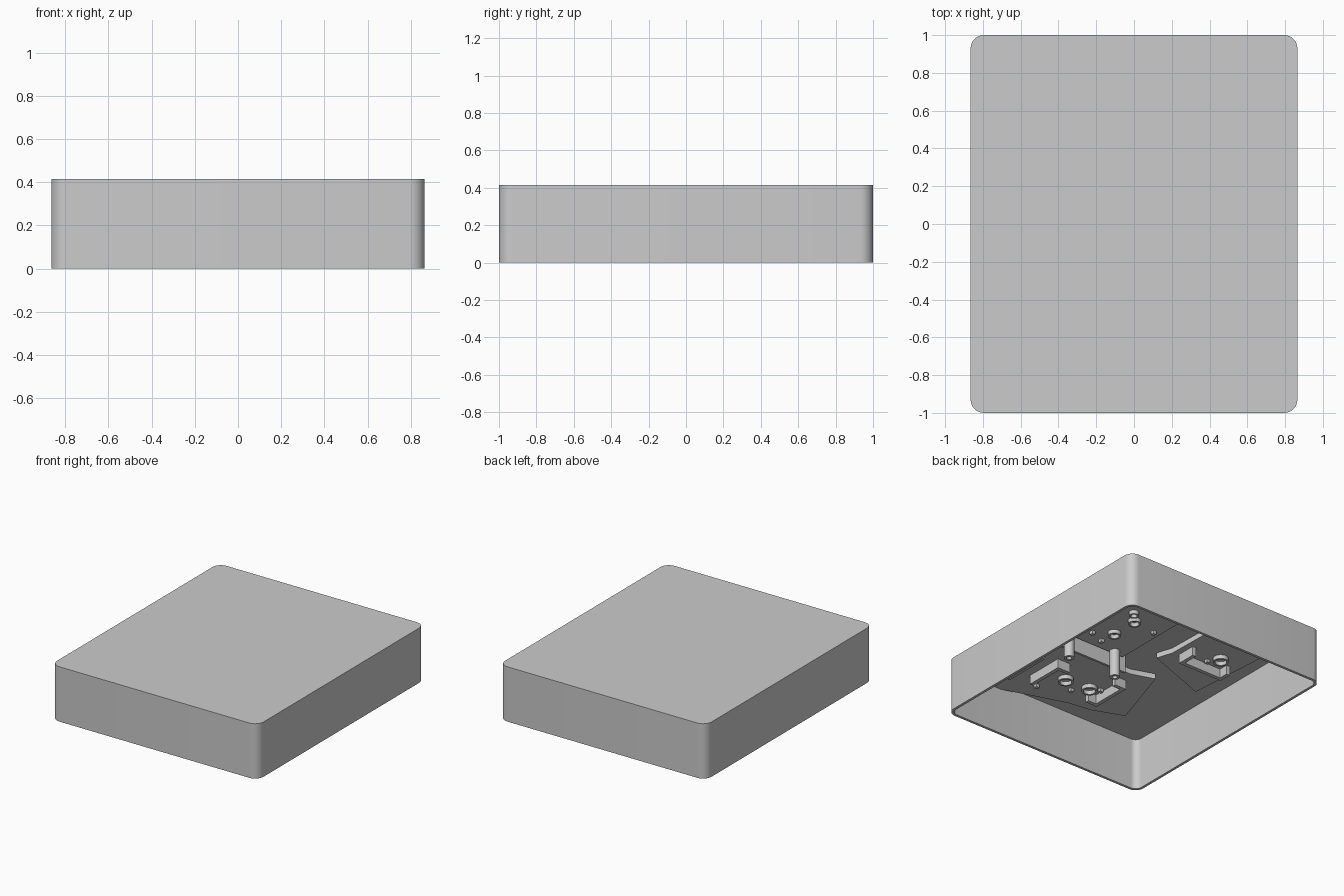
import bpy, bmesh, math

if "Cube" in bpy.data.objects:
    bpy.data.objects.remove(bpy.data.objects["Cube"])

W, D, H = 0.865, 1.0, 0.415      # half width, half depth, height
WALL, ROOF, PAD = 0.02, 0.395, 0.355
grey = bpy.data.materials.new("plain grey")
grey.diffuse_color = (0.6, 0.6, 0.6, 1)
grey.use_nodes = True
grey.node_tree.nodes["Principled BSDF"].inputs["Base Color"].default_value = grey.diffuse_color


def finish(name, bm):
    bmesh.ops.recalc_face_normals(bm, faces=bm.faces)
    me = bpy.data.meshes.new(name)
    bm.to_mesh(me)
    bm.free()
    me.materials.append(grey)
    ob = bpy.data.objects.new(name, me)
    bpy.context.collection.objects.link(ob)
    bpy.context.view_layer.objects.active = ob
    ob.select_set(True)
    bpy.ops.object.shade_smooth_by_angle(angle=math.radians(35))
    ob.select_set(False)
    return ob


def rounded(hx, hy, r, n=8):
    pts = []
    for k, (sx, sy) in enumerate([(1, 1), (-1, 1), (-1, -1), (1, -1)]):
        for i in range(n + 1):
            a = math.pi / 2 * (k + i / n)
            pts.append((sx * (hx - r) + r * math.cos(a), sy * (hy - r) + r * math.sin(a)))
    return pts


def circle(x, y, r, n=24):
    return [(x + r * math.cos(2 * math.pi * i / n), y + r * math.sin(2 * math.pi * i / n))
            for i in range(n)]


def bridge(bm, a, b):
    for i in range(len(a)):
        j = (i + 1) % len(a)
        bm.faces.new((a[i], a[j], b[j], b[i]))


def prism(name, pts, z0, z1):
    bm = bmesh.new()
    a, b = ([bm.verts.new((x, y, z)) for x, y in pts] for z in (z0, z1))
    bridge(bm, a, b)
    bm.faces.new(a)
    bm.faces.new(b)
    return finish(name, bm)


def box(name, x0, x1, y0, y1, z0, z1):
    return prism(name, [(x0, y0), (x1, y0), (x1, y1), (x0, y1)], z0, z1)


def tube(name, x, y, r_out, r_in, z0, z1):
    bm = bmesh.new()
    loops = [[bm.verts.new((px, py, z)) for px, py in circle(x, y, r)]
             for r, z in ((r_out, z1), (r_out, z0), (r_in, z0), (r_in, z1))]
    for i in range(4):
        bridge(bm, loops[i], loops[(i + 1) % 4])
    return finish(name, bm)


# Hollow lid, open underneath
bm = bmesh.new()
loops = []
for inset, z in ((0, H), (0, 0), (WALL, 0), (WALL, ROOF)):
    loops.append([bm.verts.new((x, y, z))
                  for x, y in rounded(W - inset, D - inset, 0.07 - inset)])
for a, b in zip(loops, loops[1:]):
    bridge(bm, a, b)
bm.faces.new(loops[0])
bm.faces.new(loops[3])
finish("lid_shell", bm)

# Thickened pads under the roof
ix, iy = W - WALL / 2, D - WALL / 2
prism("front_pad", [(0.80, -0.234), (-0.164, -0.234), (-0.343, -0.174), (-0.515, -0.706),
                    (-0.274, -0.80), (-0.093, -0.824), (0.42, -iy), (0.80, -iy),
                    (ix, -0.93), (ix, -0.234)], PAD, ROOF + 0.005)
prism("back_left_pad", [(-0.16, 0.055), (-0.20, 0.18), (-0.217, iy), (-0.72, iy),
                        (-0.72, 0.53), (-0.675, -0.134)], PAD, ROOF + 0.005)
prism("back_right_pad", [(0.03, -0.09), (ix, -0.09), (ix, 0.93), (0.80, iy), (0.03, iy)],
      PAD, ROOF + 0.005)

# Screw posts and the rib behind them
for i, x in enumerate((0.125, 0.541)):
    tube(f"screw_post_{i}", x, -0.06, 0.036, 0.018, 0.145, ROOF + 0.005)
box("cross_rib", -0.01, 0.60, -0.125, -0.107, 0.255, ROOF + 0.005)

# Clips around the switch seats
T = 0.03
Z = 0.285
prism("right_clip", [(0.36, -0.70), (0.36, -0.398), (0.25, -0.398), (0.25, -0.398 - T),
                     (0.36 - T, -0.398 - T), (0.36 - T, -0.70)], Z, PAD + 0.01)
prism("middle_clip", [(-0.20, -0.645), (-0.10, -0.645), (-0.10, -0.645 + T),
                      (-0.20 + T, -0.645 + T), (-0.20 + T, -0.325 - T), (-0.10, -0.325 - T),
                      (-0.10, -0.325), (-0.20, -0.325)], Z, PAD + 0.01)
prism("left_clip", [(-0.63, 0.19), (-0.25, 0.19), (-0.25, 0.34), (-0.25 - T, 0.34),
                    (-0.25 - T, 0.19 + T), (-0.63 + T, 0.19 + T), (-0.63 + T, 0.29),
                    (-0.63, 0.29)], Z, PAD + 0.01)
box("side_ridge", 0.46, 0.48, -0.80, -0.42, 0.325, PAD + 0.01)

# Round seats
for i, (x, y, r) in enumerate([(0.14, -0.575, 0.056), (-0.067, -0.565, 0.056),
                               (-0.51, 0.335, 0.056), (0.294, 0.137, 0.046),
                               (0.294, 0.356, 0.046), (0.37, 0.44, 0.036)]):
    tube(f"round_seat_{i}", x, y, r, r - 0.014, PAD - 0.03, PAD + 0.01)

# Small locating pegs
for i, (x, y) in enumerate([(0.093, 0.324), (0.42, 0.05), (0.30, 0.004), (-0.45, 0.26),
                            (-0.14, -0.53), (0.02, -0.66), (0.24, -0.77)]):
    box(f"peg_{i}", x - 0.014, x + 0.014, y - 0.014, y + 0.014, PAD - 0.025, PAD + 0.01)
